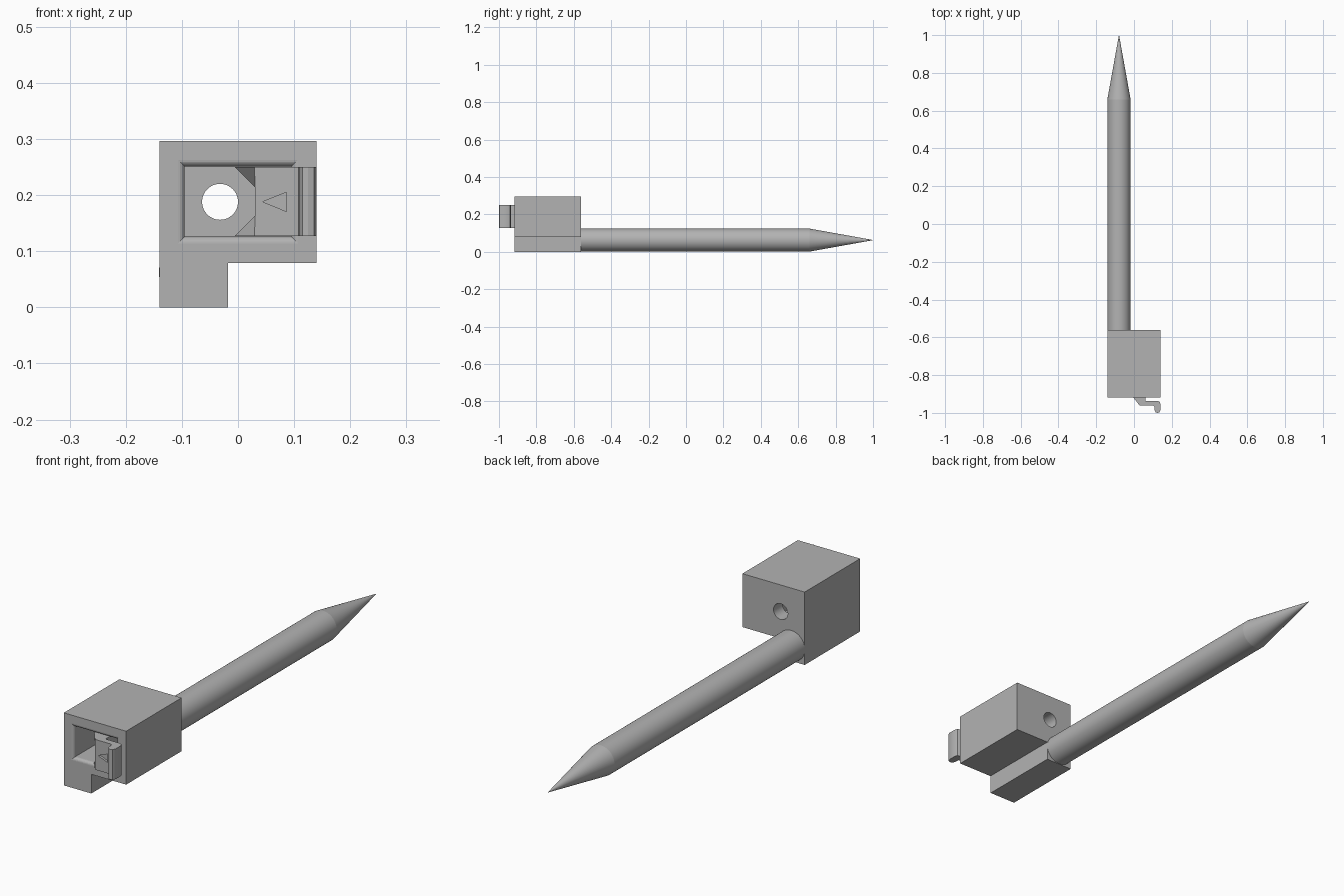
import bpy, bmesh, math
from mathutils import Matrix, Vector

if "Cube" in bpy.data.objects:
    bpy.data.objects.remove(bpy.data.objects["Cube"])

grey = bpy.data.materials.new("plain grey")
grey.use_nodes = True
COLOUR = (0.45, 0.45, 0.45, 1)
grey.diffuse_color = COLOUR
grey.node_tree.nodes["Principled BSDF"].inputs["Base Color"].default_value = COLOUR


def finish(name, bm, smooth=False):
    bmesh.ops.recalc_face_normals(bm, faces=bm.faces)
    mesh = bpy.data.meshes.new(name)
    bm.to_mesh(mesh)
    bm.free()
    mesh.materials.append(grey)
    obj = bpy.data.objects.new(name, mesh)
    bpy.context.collection.objects.link(obj)
    if smooth:
        bpy.ops.object.select_all(action='DESELECT')
        obj.select_set(True)
        bpy.context.view_layer.objects.active = obj
        bpy.ops.object.shade_smooth_by_angle(angle=math.radians(25))
    return obj


def loft(name, rings, smooth=False):
    """Skin a row of matching point rings and cap both ends."""
    bm = bmesh.new()
    rows = [[bm.verts.new(p) for p in ring] for ring in rings]
    n = len(rows[0])
    for a, b in zip(rows, rows[1:]):
        for i in range(n):
            j = (i + 1) % n
            bm.faces.new((a[i], a[j], b[j], b[i]))
    bm.faces.new(rows[0])
    bm.faces.new(rows[-1])
    return finish(name, bm, smooth)


def rect(x0, x1, z0, z1, y):
    return [(x0, y, z0), (x1, y, z0), (x1, y, z1), (x0, y, z1)]


def box(name, x0, x1, y0, y1, z0, z1):
    return loft(name, [rect(x0, x1, z0, z1, y) for y in (y0, y1)])


def rod(name, x, z, stations, sides=48, smooth=True):
    """Round bar along y from (y, radius) stations."""
    rings = []
    for y, r in stations:
        angles = [math.tau * i / sides for i in range(sides)]
        rings.append([(x + r * math.cos(a), y, z + r * math.sin(a)) for a in angles])
    return loft(name, rings, smooth)


def cut(obj, cutter):
    mod = obj.modifiers.new(cutter.name, 'BOOLEAN')
    mod.operation = 'DIFFERENCE'
    mod.solver = 'EXACT'
    mod.object = cutter
    cutter.hide_render = True
    cutter.hide_viewport = True
    cutter.display_type = 'WIRE'


FRONT, BACK, INNER = -0.918, -0.562, -0.62

# Housing with a foot block below one side
housing = box("housing", -0.14, 0.14, FRONT, BACK, 0.079, 0.296)
box("foot_block", -0.14, -0.018, FRONT + 0.002, BACK, 0.0, 0.079)

# Socket cavity with a rounded lip
R = 0.012
rings = [rect(-0.095 - R, 0.095 + R, 0.126 - R, 0.251 + R, FRONT - 0.01)]
for i in range(6):
    t = math.pi / 2 * i / 5
    g = R * (1 - math.sin(t))
    y = FRONT + R * (1 - math.cos(t))
    rings.append(rect(-0.095 - g, 0.095 + g, 0.126 - g, 0.251 + g, y))
rings.append(rect(-0.095, 0.095, 0.126, 0.251, INNER))
cut(housing, loft("cavity_cutter", rings))

# Cable hole through the back wall
cut(housing, rod("hole_cutter", -0.032, 0.188, [(INNER - 0.05, 0.032), (BACK + 0.05, 0.032)], smooth=False))

# Latch: stem inside the socket, front plate and curled finger grip
Z0, Z1 = 0.127, 0.25
profile = [(0.03, INNER), (0.03, -0.961), (0.1, -0.961), (0.108, -0.966), (0.109, -0.985),
           (0.115, -0.997), (0.125, -1.0), (0.135, -0.997), (0.14, -0.985), (0.14, -0.952),
           (0.136, -0.941), (0.125, -0.936), (0.06, -0.936), (0.06, INNER)]
latch = loft("latch", [[(x, y, z) for x, y in profile] for z in (Z0, Z1)], True)

# Arrow recess on the latch plate
arrow = [(0.044, 0.188), (0.086, 0.171), (0.086, 0.205)]
cut(latch, loft("arrow_cutter", [[(x, y, z) for x, z in arrow] for y in (-0.98, -0.952)]))

# Sloped corner gussets beside the latch stem
for name, edge, way in (("upper_gusset", Z1, -1), ("lower_gusset", Z0, 1)):
    rings = []
    for y, tip in ((-0.96, 0.029), (-0.915, -0.006), (-0.85, -0.006)):
        rings.append([(tip, y, edge), (0.031, y, edge), (0.031, y, edge + way * 0.037)])
    loft(name, rings)

# Ground spike: round shaft and pointed tip
rod("spike_shaft", -0.0795, 0.0625, [(BACK - 0.001, 0.0615), (0.66, 0.0615)])
rod("spike_tip", -0.0795, 0.0625, [(0.66, 0.0615), (1.0, 0.0004)])
